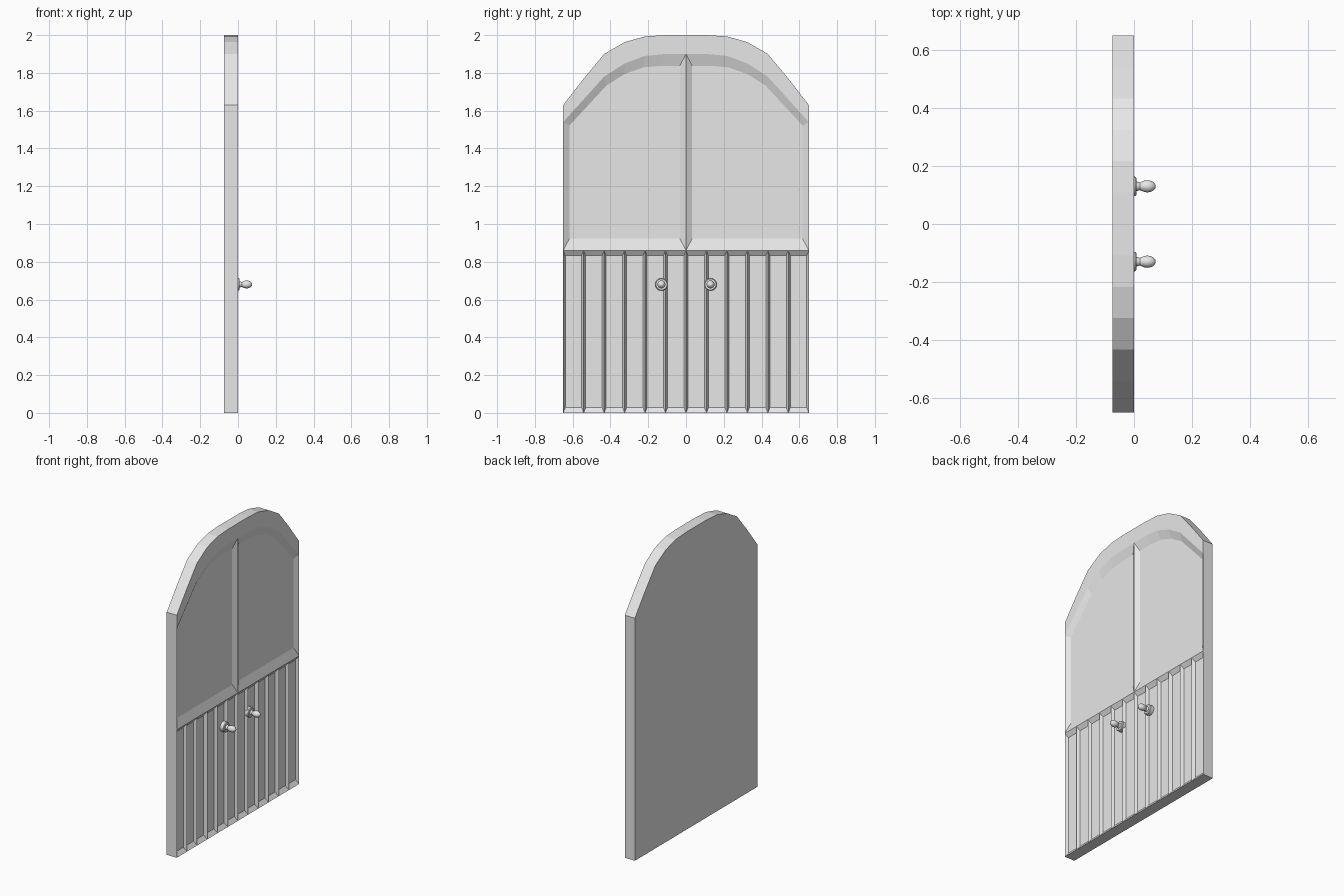
import bpy, bmesh, math
from mathutils import Vector, Matrix

if "Cube" in bpy.data.objects:
    bpy.data.objects.remove(bpy.data.objects["Cube"], do_unlink=True)

BACK, FACE = -0.075, 0.0      # slab thickness along x
DEPTH = 0.02                  # depth of the sunk panels
HALF, RAIL = 0.65, 0.86       # half width, height of the plank section
PLANKS = 6                    # per leaf

grey = bpy.data.materials.new("plain grey")
grey.use_nodes = True
grey.diffuse_color = (0.8, 0.8, 0.8, 1)
grey.node_tree.nodes["Principled BSDF"].inputs["Base Color"].default_value = (0.8, 0.8, 0.8, 1)


def finish(name, bm):
    bmesh.ops.remove_doubles(bm, verts=bm.verts, dist=0.0001)
    bmesh.ops.recalc_face_normals(bm, faces=bm.faces)
    mesh = bpy.data.meshes.new(name)
    bm.to_mesh(mesh)
    bm.free()
    mesh.materials.append(grey)
    obj = bpy.data.objects.new(name, mesh)
    bpy.context.collection.objects.link(obj)
    return obj


def ring(bm, outline, x):
    return [bm.verts.new((x, y, z)) for y, z in outline]


def bridge(bm, a, b):
    for i in range(len(a)):
        j = (i + 1) % len(a)
        bm.faces.new((a[i], a[j], b[j], b[i]))


def sunk_panel(bm, outline, scale_y, scale_z):
    """Sloped walls running down to a smaller flat floor."""
    ys, zs = zip(*outline)
    cy, cz = (min(ys) + max(ys)) / 2, (min(zs) + max(zs)) / 2
    inner = [(cy + (y - cy) * scale_y, cz + (z - cz) * scale_z) for y, z in outline]
    rim, floor = ring(bm, outline, FACE), ring(bm, inner, FACE - DEPTH)
    bridge(bm, rim, floor)
    bm.faces.new(floor)


# Arch of the leaf and of its upper panel, from the hinge side to the middle
steps = [-HALF + HALF * i / PLANKS for i in range(PLANKS + 1)]
arch = list(zip(steps, [1.63, 1.77, 1.90, 1.963, 1.993, 2.0, 2.0]))
panel_top = list(zip(steps, [1.54, 1.66, 1.78, 1.85, 1.89, 1.9, 1.9]))


def door_leaf(name, side):
    bm = bmesh.new()
    # slab sides and back
    body = [(y, 0) for y in steps] + [(0, RAIL), panel_top[-1]]
    body += arch[::-1] + [panel_top[0], (-HALF, RAIL)]
    back, front = ring(bm, body, BACK), ring(bm, body, FACE)
    bridge(bm, back, front)
    bm.faces.new(back)
    # flat arched border
    low, high = ring(bm, panel_top, FACE), ring(bm, arch, FACE)
    for i in range(PLANKS):
        bm.faces.new((low[i], low[i + 1], high[i + 1], high[i]))
    # upper panel and lower planks
    sunk_panel(bm, [(y, RAIL) for y in steps] + panel_top[::-1], 0.9, 0.88)
    for a, b in zip(steps, steps[1:]):
        sunk_panel(bm, [(a, 0), (b, 0), (b, RAIL), (a, RAIL)], 0.8, 0.935)
    bmesh.ops.scale(bm, vec=(1, side, 1), verts=bm.verts)
    finish(name, bm)


def knob(name, y):
    # rose plate, neck and egg-shaped grip, turned about x
    profile = [(-DEPTH, 0), (-DEPTH, 0.033), (0.004, 0.033), (0.008, 0.029),
               (0.008, 0.017), (0.02, 0.013)]
    for i in range(1, 9):
        t = math.pi * (0.2 + 0.8 * i / 8)
        profile.append((0.046 - 0.029 * math.cos(t), 0.021 * math.sin(t)))
    bm = bmesh.new()
    verts = [bm.verts.new((x, r, 0)) for x, r in profile]
    edges = [bm.edges.new(pair) for pair in zip(verts, verts[1:])]
    bmesh.ops.spin(bm, geom=verts + edges, cent=(0, 0, 0), axis=(1, 0, 0),
                   angle=math.tau, steps=24, use_merge=True)
    bmesh.ops.translate(bm, vec=(0, y, 0.68), verts=bm.verts)
    obj = finish(name, bm)
    bpy.ops.object.select_all(action="DESELECT")
    obj.select_set(True)
    bpy.context.view_layer.objects.active = obj
    bpy.ops.object.shade_smooth_by_angle(angle=math.radians(35))


for label, side in (("first", 1), ("second", -1)):
    door_leaf(label + "_door_leaf", side)
    knob(label + "_door_knob", -0.13 * side)
